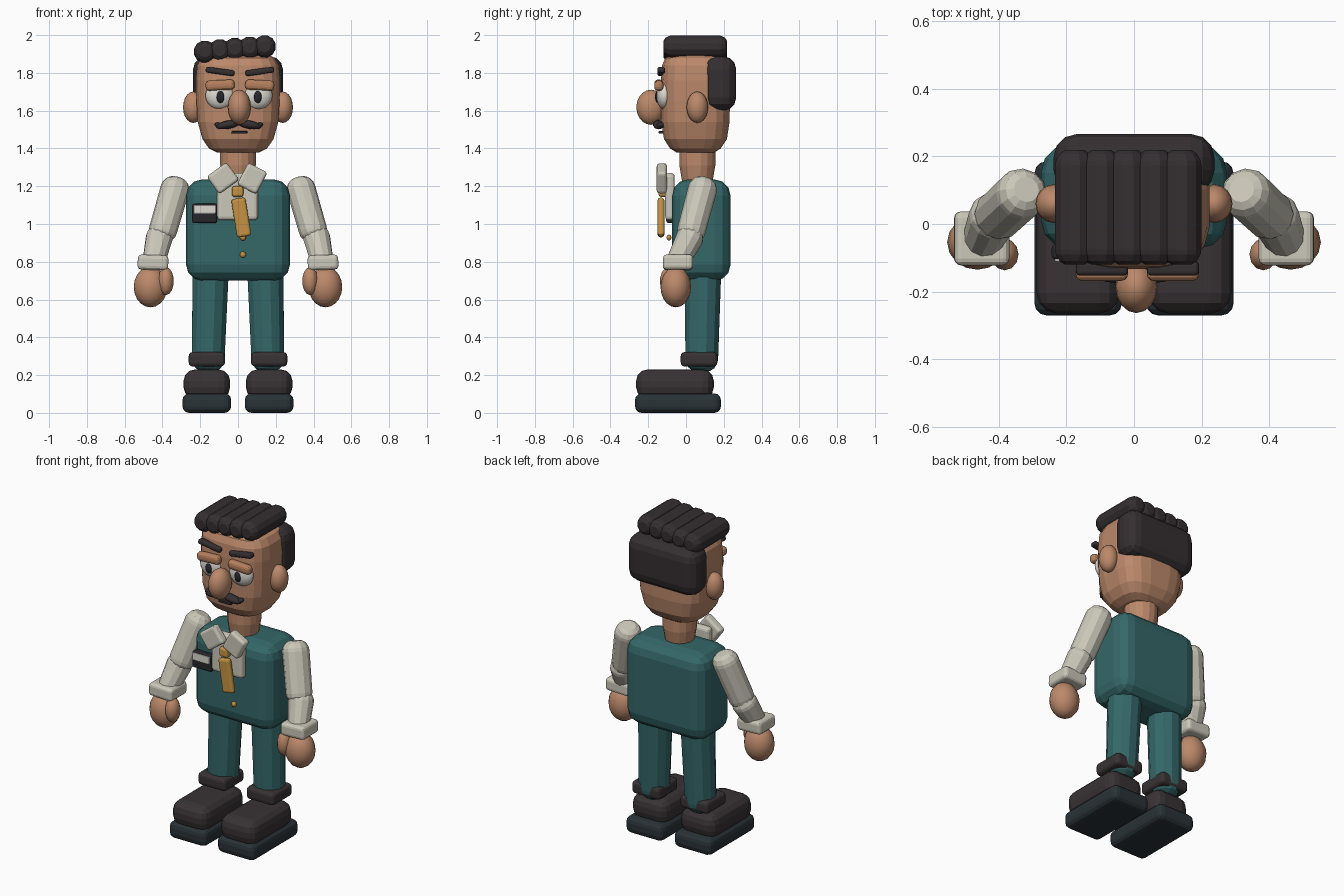
import bpy, bmesh, math
from mathutils import Vector, Matrix


def mat(name, r, g, b):
    m = bpy.data.materials.new(name)
    m.diffuse_color = (r, g, b, 1)
    return m


SKIN = mat("skin", 0.50, 0.25, 0.145)
LID = mat("eyelid_skin", 0.46, 0.215, 0.11)
HAIR = mat("hair", 0.035, 0.028, 0.03)
TEAL = mat("teal_cloth", 0.035, 0.135, 0.14)
CREAM = mat("cream_cloth", 0.60, 0.58, 0.49)
GOLD = mat("gold", 0.56, 0.29, 0.055)
SHOE = mat("shoe", 0.04, 0.032, 0.034)
SOLE = mat("sole", 0.022, 0.032, 0.038)
WHITE = mat("eye_white", 0.72, 0.70, 0.64)
BLACK = mat("black", 0.02, 0.02, 0.025)


def finish(name, bm, m, loc=(0, 0, 0), rot=(0, 0, 0)):
    bmesh.ops.recalc_face_normals(bm, faces=bm.faces[:])
    me = bpy.data.meshes.new(name)
    bm.to_mesh(me)
    bm.free()
    me.materials.append(m)
    ob = bpy.data.objects.new(name, me)
    ob.location = loc
    ob.rotation_euler = [math.radians(a) for a in rot]
    bpy.context.collection.objects.link(ob)
    return ob


def box(name, x, y, z, m, bevel=0.02, seg=3, tilt=0):
    """Rounded box from (min, max) ranges, tilted about y."""
    size = [r[1] - r[0] for r in (x, y, z)]
    loc = [(r[0] + r[1]) / 2 for r in (x, y, z)]
    bm = bmesh.new()
    bmesh.ops.create_cube(bm, size=1, matrix=Matrix.Diagonal((*size, 1)))
    ob = finish(name, bm, m, loc, (0, tilt, 0))
    mod = ob.modifiers.new("round", 'BEVEL')
    mod.width, mod.segments = min(bevel, min(size) * 0.48), seg
    return ob


def ball(name, loc, radii, m, tilt=0, seg=16):
    bm = bmesh.new()
    bmesh.ops.create_uvsphere(bm, u_segments=seg, v_segments=seg * 5 // 8, radius=1,
                              matrix=Matrix.Diagonal((*radii, 1)))
    ob = finish(name, bm, m, loc, (0, tilt, 0))
    ob.data.shade_smooth()
    return ob


def loft(name, rings, m, n=12, power=2.0, matrix=Matrix()):
    """Skin super-ellipse rings given as (z, half x, half y, centre y)."""
    bm = bmesh.new()
    loops = []
    for z, hx, hy, cy in rings:
        loop = []
        for i in range(n):
            a = 2 * math.pi * (i + 0.5) / n
            c, s = math.cos(a), math.sin(a)
            px = math.copysign(abs(c) ** (2 / power), c) * hx
            py = math.copysign(abs(s) ** (2 / power), s) * hy
            loop.append(bm.verts.new(matrix @ Vector((px, py + cy, z))))
        loops.append(loop)
    for a, b in zip(loops, loops[1:]):
        for i in range(n):
            j = (i + 1) % n
            bm.faces.new((a[i], a[j], b[j], b[i]))
    bm.faces.new(loops[0])
    bm.faces.new(loops[-1])
    return finish(name, bm, m)


def limb(name, p0, p1, r0, r1, m, n=12):
    """Round-ended tapered tube between two end points."""
    p0, p1 = Vector(p0), Vector(p1)
    d = p1 - p0
    L = d.length
    M = Matrix.Translation(p0) @ d.to_track_quat('Z', 'Y').to_matrix().to_4x4()
    prof = [(0, 0.5), (0.18, 0.78), (0.5, 0.96), (0.75, 1)]
    rings = [(t * r0, f * r0, f * r0, 0) for t, f in prof]
    rings += [(L - t * r1, f * r1, f * r1, 0) for t, f in reversed(prof)]
    return loft(name, rings, m, n, 2.0, M)


# Head and neck
loft("head", [(1.378, 0.11, 0.10, 0.05), (1.40, 0.155, 0.135, 0.05),
              (1.45, 0.19, 0.168, 0.05), (1.54, 0.215, 0.182, 0.05),
              (1.65, 0.222, 0.184, 0.05), (1.76, 0.225, 0.184, 0.05),
              (1.84, 0.218, 0.178, 0.05), (1.88, 0.195, 0.16, 0.05),
              (1.90, 0.155, 0.125, 0.05)], SKIN, 20, 3.2)
loft("neck", [(1.18, 0.07, 0.07, 0.06), (1.24, 0.085, 0.085, 0.06),
              (1.31, 0.096, 0.097, 0.06), (1.42, 0.096, 0.097, 0.06)], SKIN, 16)

# Hair: five rolls on top, one block behind
for i in range(5):
    x, z = -0.175 + i * 0.079, 1.912 + i * 0.007
    limb("hair_roll", (x, -0.12, z), (x, 0.218, z), 0.06, 0.06, HAIR)
box("back_hair", (-0.238, 0.238), (0.09, 0.266), (1.60, 1.888), HAIR, 0.07, 3)

# Face
ball("nose", (0.007, -0.185, 1.618), (0.062, 0.078, 0.093), SKIN)
box("mouth", (-0.035, 0.05), (-0.145, -0.115), (1.478, 1.492), BLACK, 0.005, 2)
for s in (-1, 1):
    ball("ear", (s * 0.237, 0.06, 1.618), (0.054, 0.057, 0.083), SKIN)
    ball("eye", (0.005 + s * 0.1, -0.115, 1.68), (0.078, 0.042, 0.073), WHITE)
    ball("pupil", (0.006 + s * 0.099, -0.15, 1.673), (0.022, 0.014, 0.033), BLACK, 0, 12)
    cx = 0.01 + s * 0.105
    box("eyelid", (cx - 0.077, cx + 0.077), (-0.168, -0.12), (1.708, 1.762), LID, 0.02, 3, s * 3)
    box("eyebrow", (cx - 0.077, cx + 0.077), (-0.152, -0.11), (1.792, 1.823), HAIR, 0.012, 3, -s * 8)
    ball("moustache", (0.004 + s * 0.056, -0.145, 1.526), (0.066, 0.03, 0.022), HAIR, s * 10, 12)
    ball("moustache_tip", (0.004 + s * 0.105, -0.135, 1.522), (0.024, 0.022, 0.014), HAIR, -s * 20, 12)

# Torso, shirt front, tie, buttons
box("waistcoat", (-0.275, 0.275), (-0.073, 0.236), (0.70, 1.236), TEAL, 0.085, 3)
box("shirt_front", (-0.11, 0.105), (-0.11, -0.06), (1.02, 1.27), CREAM, 0.02)
box("collar_left", (-0.145, -0.015), (-0.155, -0.10), (1.185, 1.30), CREAM, 0.016, 3, -36)
box("collar_right", (0.018, 0.133), (-0.155, -0.10), (1.176, 1.306), CREAM, 0.016, 3, 28)
box("tie_knot", (-0.032, 0.028), (-0.145, -0.10), (1.143, 1.20), GOLD, 0.014)
box("tie", (-0.021, 0.055), (-0.15, -0.115), (0.932, 1.137), GOLD, 0.014, 3, -9)
for z, y in ((0.928, -0.09), (0.838, -0.078)):
    ball("button", (0.026, y, z), (0.016, 0.013, 0.016), GOLD, 0, 12)

# Blank badge
box("badge", (-0.243, -0.11), (-0.105, -0.06), (1.005, 1.108), BLACK, 0.012)
box("badge_plate", (-0.235, -0.118), (-0.112, -0.095), (1.055, 1.10), WHITE, 0.005, 2)

for s in (-1, 1):
    # Arms and hands
    limb("upper_arm", (s * 0.318, 0.102, 1.24), (s * 0.412, 0.015, 0.915), 0.077, 0.075, CREAM)
    limb("forearm", (s * 0.405, 0.045, 0.975), (s * 0.453, -0.06, 0.77), 0.073, 0.062, CREAM)
    box("sleeve_cuff", (s * 0.45 - 0.081, s * 0.45 + 0.081), (-0.122, 0.037),
        (0.757, 0.836), CREAM, 0.02, 3, -s * 2)
    ball("hand", (s * 0.463, -0.054, 0.667), (0.089, 0.081, 0.108), SKIN)
    ball("thumb", (s * 0.382, -0.09, 0.698), (0.042, 0.048, 0.075), SKIN, 0, 12)
    # Legs and shoes
    limb("leg", (s * 0.143, 0.092, 0.80), (s * 0.16, 0.082, 0.222), 0.098, 0.09, TEAL)
    box("trouser_cuff", (s * 0.165 - 0.096, s * 0.165 + 0.096), (-0.028, 0.166),
        (0.245, 0.322), SHOE, 0.022)
    box("shoe", (s * 0.165 - 0.123, s * 0.165 + 0.123), (-0.264, 0.147), (0.075, 0.23), SHOE, 0.06, 3)
    box("sole", (s * 0.165 - 0.129, s * 0.165 + 0.129), (-0.27, 0.185), (0, 0.103), SOLE, 0.035, 3)
